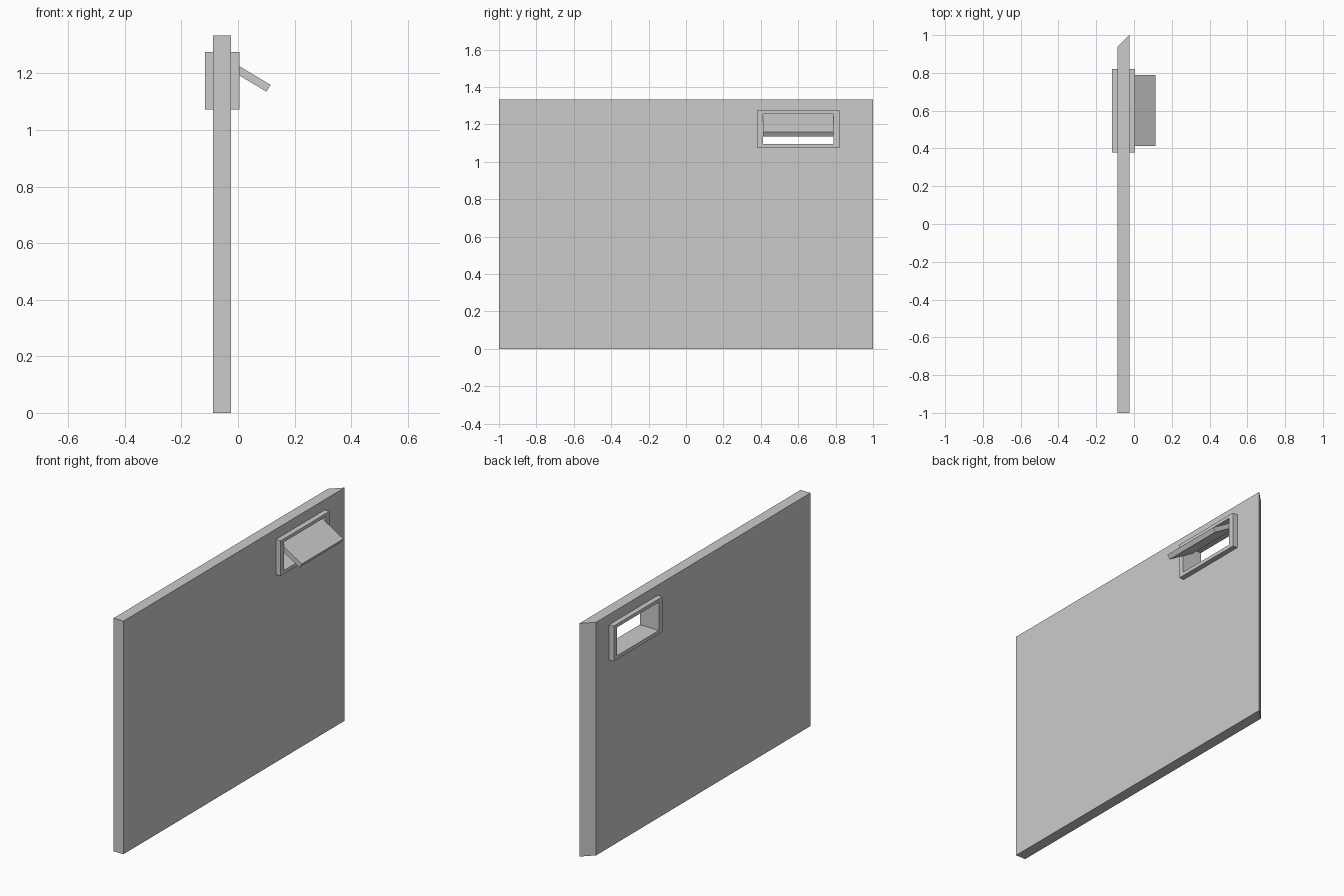
import bpy, bmesh, math
from mathutils import Vector

if "Cube" in bpy.data.objects:
    bpy.data.objects.remove(bpy.data.objects["Cube"])


def prism(name, profile, direction):
    """Extrude a closed 3D profile along a direction."""
    bm = bmesh.new()
    face = bm.faces.new([bm.verts.new(p) for p in profile])
    ext = bmesh.ops.extrude_face_region(bm, geom=[face])
    moved = [v for v in ext["geom"] if isinstance(v, bmesh.types.BMVert)]
    bmesh.ops.translate(bm, verts=moved, vec=direction)
    bmesh.ops.recalc_face_normals(bm, faces=bm.faces)
    mesh = bpy.data.meshes.new(name)
    bm.to_mesh(mesh)
    bm.free()
    obj = bpy.data.objects.new(name, mesh)
    bpy.context.collection.objects.link(obj)
    return obj


def box(name, x, y, z):
    base = [(x[0], y[0], z[0]), (x[1], y[0], z[0]), (x[1], y[1], z[0]), (x[0], y[1], z[0])]
    return prism(name, base, (0, 0, z[1] - z[0]))


def cut(obj, cutter):
    mod = obj.modifiers.new("opening", 'BOOLEAN')
    mod.operation = 'DIFFERENCE'
    mod.solver = 'EXACT'
    mod.object = cutter
    cutter.hide_render = True
    cutter.hide_set(True)
    cutter.display_type = 'WIRE'


# Wall panel with one mitred end
x0, x1 = -0.088, -0.025
wall = prism("wall", [(x0, -1, 0), (x1, -1, 0), (x1, 1, 0), (x0, 0.938, 0)], (0, 0, 1.334))
cut(wall, box("wall_cutter", (-0.3, 0.3), (0.395, 0.805), (1.083, 1.265)))

# Window frame lining the opening
frame = box("window_frame", (-0.117, 0.005), (0.379, 0.820), (1.073, 1.275))
cut(frame, box("frame_cutter", (-0.3, 0.3), (0.411, 0.789), (1.094, 1.256)))

# Top-hung sash tilted outwards
a = math.radians(31)
down = Vector((math.cos(a), 0, -math.sin(a)))
under = Vector((-math.sin(a), 0, -math.cos(a)))
tip = Vector((0.115, 0.412, 1.159))
top = tip - down * 0.186
t = under * 0.028
prism("window_sash", [top, tip, tip + t, top + t], (0, 0.377, 0))
